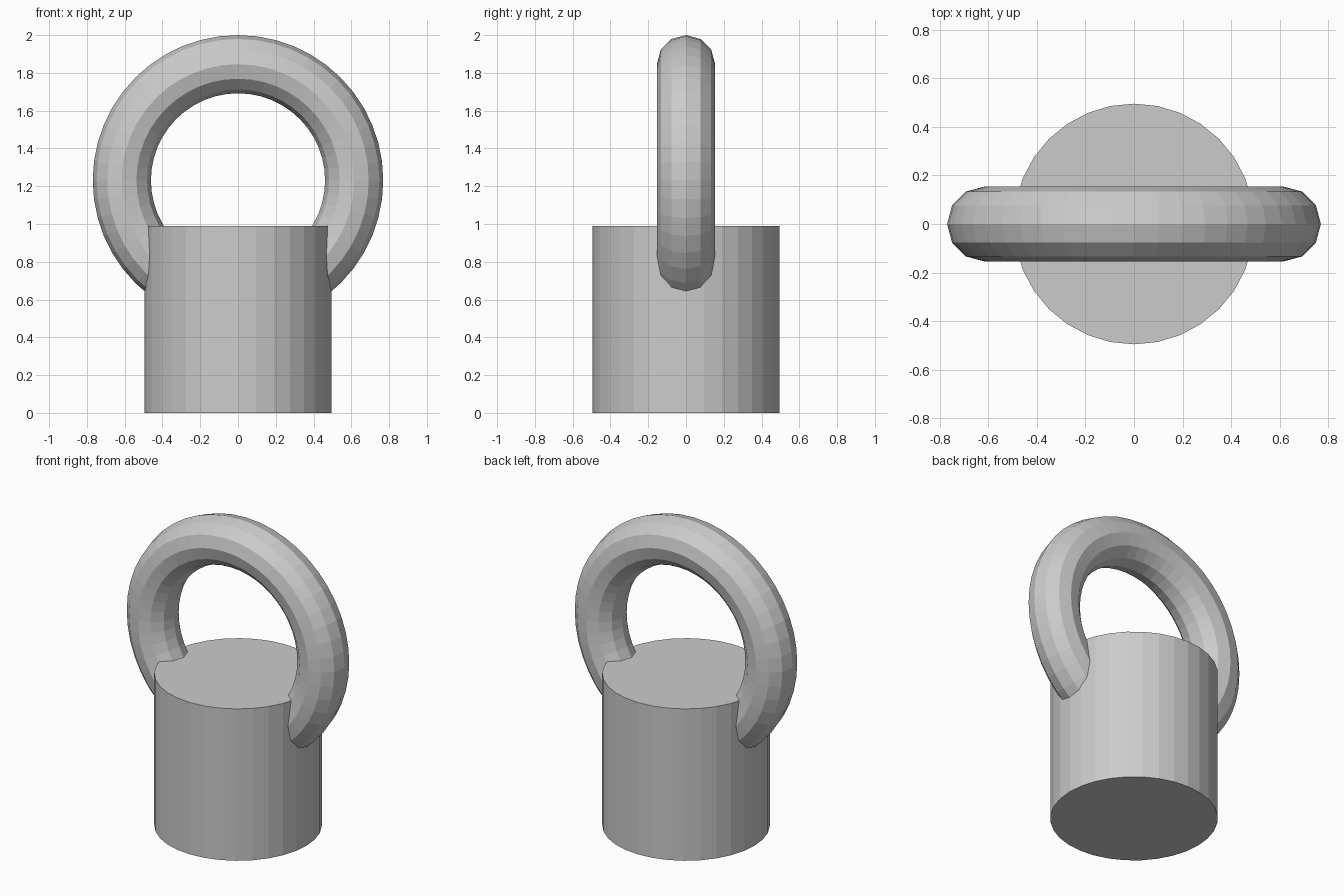
import bpy
import math

if "Cube" in bpy.data.objects:
    bpy.data.objects.remove(bpy.data.objects["Cube"])

BODY_R, BODY_H = 0.495, 0.99
RING_R, RING_TUBE = 0.615, 0.154

# Solid round body standing on the ground
bpy.ops.mesh.primitive_cylinder_add(vertices=32, radius=BODY_R, depth=BODY_H,
                                    location=(0, 0, BODY_H / 2))
bpy.context.object.name = "body"

# Upright ring handle, its lower part sunk into the body
bpy.ops.mesh.primitive_torus_add(major_segments=48, minor_segments=12,
                                 major_radius=RING_R, minor_radius=RING_TUBE,
                                 location=(0, 0, 2 - RING_R - RING_TUBE),
                                 rotation=(math.pi / 2, 0, 0))
bpy.context.object.name = "ring_handle"
